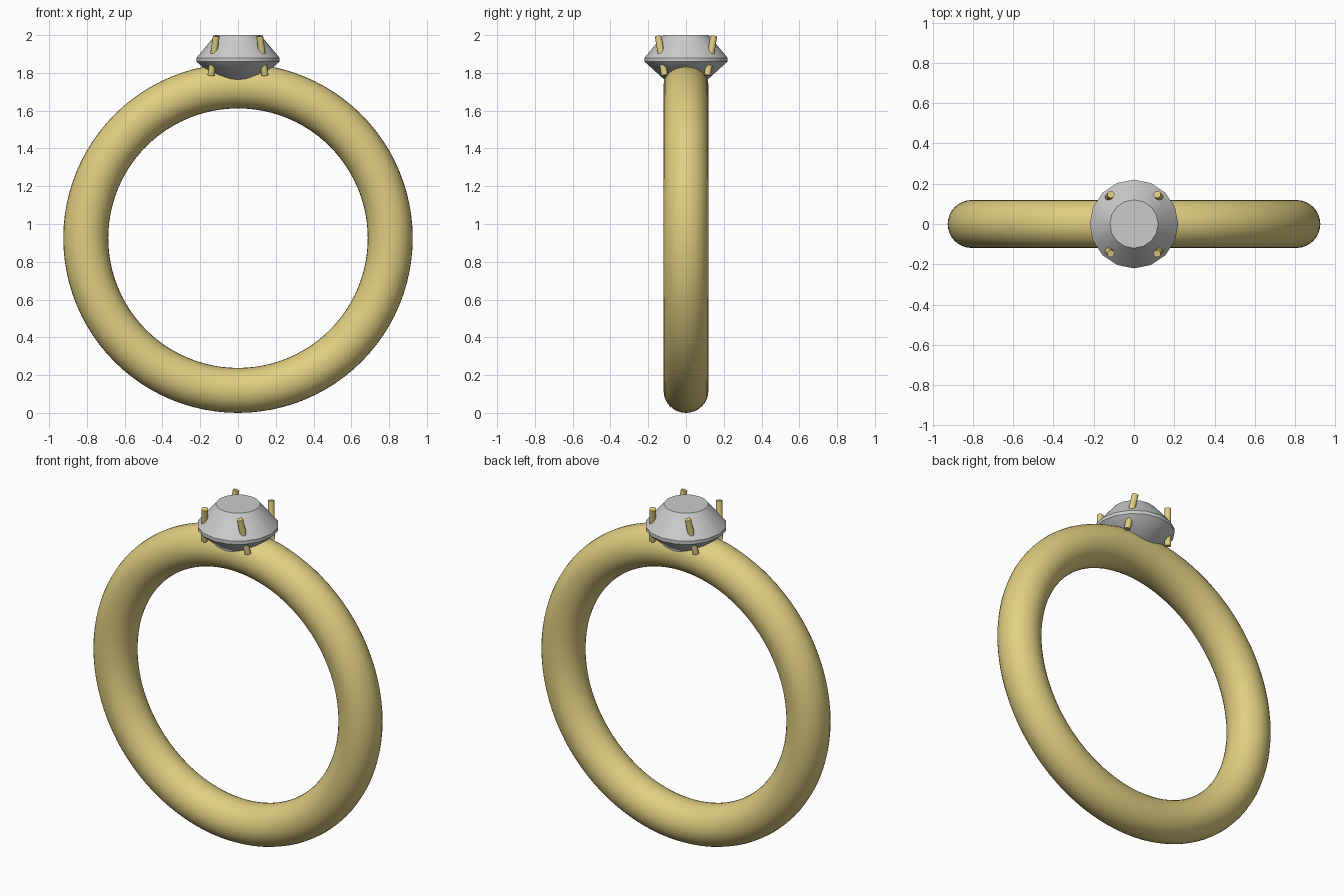
import bpy, bmesh, math
from mathutils import Vector

if "Cube" in bpy.data.objects:
    bpy.data.objects.remove(bpy.data.objects["Cube"])

gold = bpy.data.materials.new("gold")
gold.diffuse_color = (0.75, 0.62, 0.22, 1)
gold.use_nodes = True
gold.node_tree.nodes["Principled BSDF"].inputs["Base Color"].default_value = gold.diffuse_color


def finish(obj, name, material=None):
    obj.name = name
    if material:
        obj.data.materials.append(material)
    bpy.ops.object.select_all(action='DESELECT')
    obj.select_set(True)
    bpy.context.view_layer.objects.active = obj
    bpy.ops.object.shade_smooth_by_angle(angle=math.radians(30))


# Band: round-section torus standing upright
bpy.ops.mesh.primitive_torus_add(
    major_radius=0.806, minor_radius=0.119, major_segments=96, minor_segments=32,
    location=(0, 0, 0.925), rotation=(math.pi / 2, 0, 0))
finish(bpy.context.object, "band", gold)

# Gemstone: lathed profile of table, crown, girdle and pavilion
SIDES = 16
profile = [(0.12, 2.0), (0.22, 1.88), (0.22, 1.86)]
bm = bmesh.new()
rings = [[bm.verts.new((r * math.cos(math.tau * i / SIDES),
                        r * math.sin(math.tau * i / SIDES), z))
          for i in range(SIDES)] for r, z in profile]
culet = bm.verts.new((0, 0, 1.66))
bm.faces.new(rings[0])
for i in range(SIDES):
    j = (i + 1) % SIDES
    for up, low in zip(rings, rings[1:]):
        bm.faces.new((up[i], low[i], low[j], up[j]))
    bm.faces.new((rings[-1][i], culet, rings[-1][j]))
bmesh.ops.recalc_face_normals(bm, faces=bm.faces)
mesh = bpy.data.meshes.new("gemstone")
bm.to_mesh(mesh)
bm.free()
gem = bpy.data.objects.new("gemstone", mesh)
bpy.context.collection.objects.link(gem)
finish(gem, "gemstone")

# Prongs: four slanted pins passing through the stone
for sx in (-1, 1):
    for sy in (-1, 1):
        top = Vector((sx * 0.115, sy * 0.147, 1.995))
        foot = Vector((sx * 0.143, sy * 0.113, 1.787))
        axis = top - foot
        bpy.ops.mesh.primitive_cylinder_add(
            vertices=16, radius=0.018, depth=axis.length, location=(top + foot) / 2,
            rotation=axis.to_track_quat('Z', 'Y').to_euler())
        side = "right" if sx > 0 else "left"
        finish(bpy.context.object, f"prong_{'back' if sy > 0 else 'front'}_{side}", gold)
